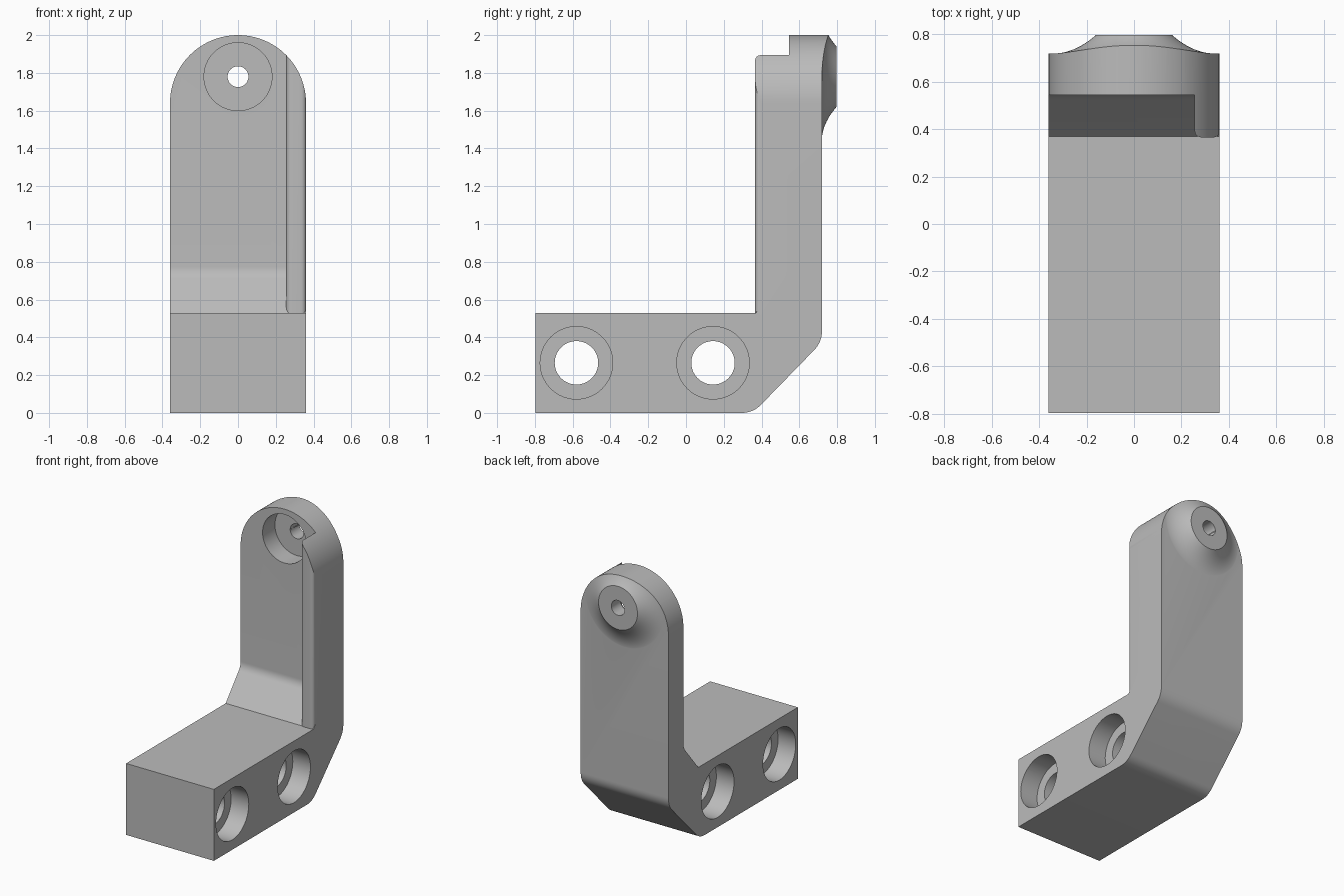
import bpy, bmesh, math
from mathutils import Vector

cube = bpy.data.objects.get("Cube")
if cube:
    bpy.data.objects.remove(cube, do_unlink=True)

grey = bpy.data.materials.new("plain grey")
grey.use_nodes = True
colour = (0.5, 0.5, 0.5, 1)
grey.diffuse_color = colour
grey.node_tree.nodes["Principled BSDF"].inputs["Base Color"].default_value = colour

PLACE = {
    "x": lambda a, b, t: (t, a, b),
    "y": lambda a, b, t: (a, t, b),
    "z": lambda a, b, t: (a, b, t),
}


def finish(name, bm):
    bmesh.ops.recalc_face_normals(bm, faces=bm.faces)
    mesh = bpy.data.meshes.new(name)
    bm.to_mesh(mesh)
    bm.free()
    mesh.materials.append(grey)
    obj = bpy.data.objects.new(name, mesh)
    bpy.context.collection.objects.link(obj)
    return obj


def prism(name, points, axis, lo, hi):
    """Extrude a flat outline along an axis."""
    bm = bmesh.new()
    ends = [[bm.verts.new(PLACE[axis](a, b, t)) for a, b in points] for t in (lo, hi)]
    for ring in ends:
        bm.faces.new(ring)
    n = len(points)
    for i in range(n):
        j = (i + 1) % n
        bm.faces.new((ends[0][i], ends[0][j], ends[1][j], ends[1][i]))
    return finish(name, bm)


def arc(cx, cy, r, start, end, steps):
    angles = [math.radians(start + (end - start) * i / steps) for i in range(steps + 1)]
    return [(cx + r * math.cos(a), cy + r * math.sin(a)) for a in angles]


def rounded(corners, steps=8):
    """Outline from (a, b, tangent length) corners, softened where the length is set."""
    out = []
    for i, (a, b, cut) in enumerate(corners):
        p = Vector((a, b))
        if not cut:
            out.append((a, b))
            continue
        before = Vector(corners[i - 1][:2])
        after = Vector(corners[(i + 1) % len(corners)][:2])
        s = p + (before - p).normalized() * cut
        e = p + (after - p).normalized() * cut
        for k in range(steps + 1):
            t = k / steps
            out.append(tuple(s * (1 - t) ** 2 + p * 2 * t * (1 - t) + e * t * t))
    return out


def cylinder(name, axis, a, b, r, lo, hi):
    return prism(name, arc(a, b, r, 0, 360, 64)[:-1], axis, lo, hi)


def combine(target, tool, operation):
    mod = target.modifiers.new(operation, "BOOLEAN")
    mod.operation = operation
    mod.solver = "EXACT"
    mod.object = tool
    bpy.context.view_layer.objects.active = target
    bpy.ops.object.modifier_apply(modifier=mod.name)
    bpy.data.objects.remove(tool, do_unlink=True)


HALF = 0.36           # half width
ARCH = 2 - HALF       # height where the rounded top begins
BACK = 0.72           # rear face of the upright
EYE = 1.78            # height of the upper hole

# Foot and upright from one side profile
bracket = prism("bracket", rounded([
    (-0.797, 0, 0), (0.355, 0, 0.06), (BACK, 0.375, 0.06), (BACK, 2.1, 0),
    (0.545, 2.1, 0), (0.545, 0.74, 0.035), (0.37, 0.53, 0), (-0.797, 0.53, 0),
]), "x", -HALF, HALF)

# Stiffening rib on the left side, front edges softened
rib = prism("rib", rounded([
    (0.255, 0.62, 0), (0.255, 0.365, 0.035), (HALF, 0.365, 0.03), (HALF, 0.62, 0),
]), "z", 0.46, 2.1)
combine(bracket, rib, "UNION")

# Flared boss on the back, turned around the upper hole
bm = bmesh.new()
profile = [(0, 0.797), (0.16, 0.797)]
for i in range(1, 15):
    t = i / 14
    profile.append((0.16 + 0.18 * t, 0.719 + 0.078 * (1 - t) ** 2))
profile += [(0.34, 0.62), (0, 0.62)]
verts = [bm.verts.new((r, y, EYE)) for r, y in profile]
edges = [bm.edges.new(pair) for pair in zip(verts, verts[1:])]
bmesh.ops.spin(bm, geom=verts + edges, cent=(0, 0, EYE), axis=(0, 1, 0),
               angle=2 * math.pi, steps=72)
bmesh.ops.remove_doubles(bm, verts=bm.verts, dist=0.0001)
combine(bracket, finish("boss", bm), "UNION")

# Round the top of everything
arch = [(-HALF, -0.1), (HALF, -0.1)] + arc(0, ARCH, HALF, 0, 180, 64)
combine(bracket, prism("arch_trim", arch, "y", -1, 1), "INTERSECT")

# Upper hole with its front recess
combine(bracket, cylinder("recess", "y", 0, EYE, 0.18, 0.4, 0.69), "DIFFERENCE")
combine(bracket, cylinder("upper_hole", "y", 0, EYE, 0.055, 0.4, 1), "DIFFERENCE")

# Two cross holes in the foot, recessed on both sides
for y in (-0.58, 0.143):
    combine(bracket, cylinder("cross_hole", "x", y, 0.265, 0.115, -1, 1), "DIFFERENCE")
    for side in (-1, 1):
        lo, hi = sorted((side * 0.215, side))
        combine(bracket, cylinder("cross_recess", "x", y, 0.265, 0.192, lo, hi), "DIFFERENCE")

bpy.ops.object.select_all(action="DESELECT")
bracket.select_set(True)
bpy.context.view_layer.objects.active = bracket
bpy.ops.object.shade_smooth_by_angle(angle=math.radians(25))
